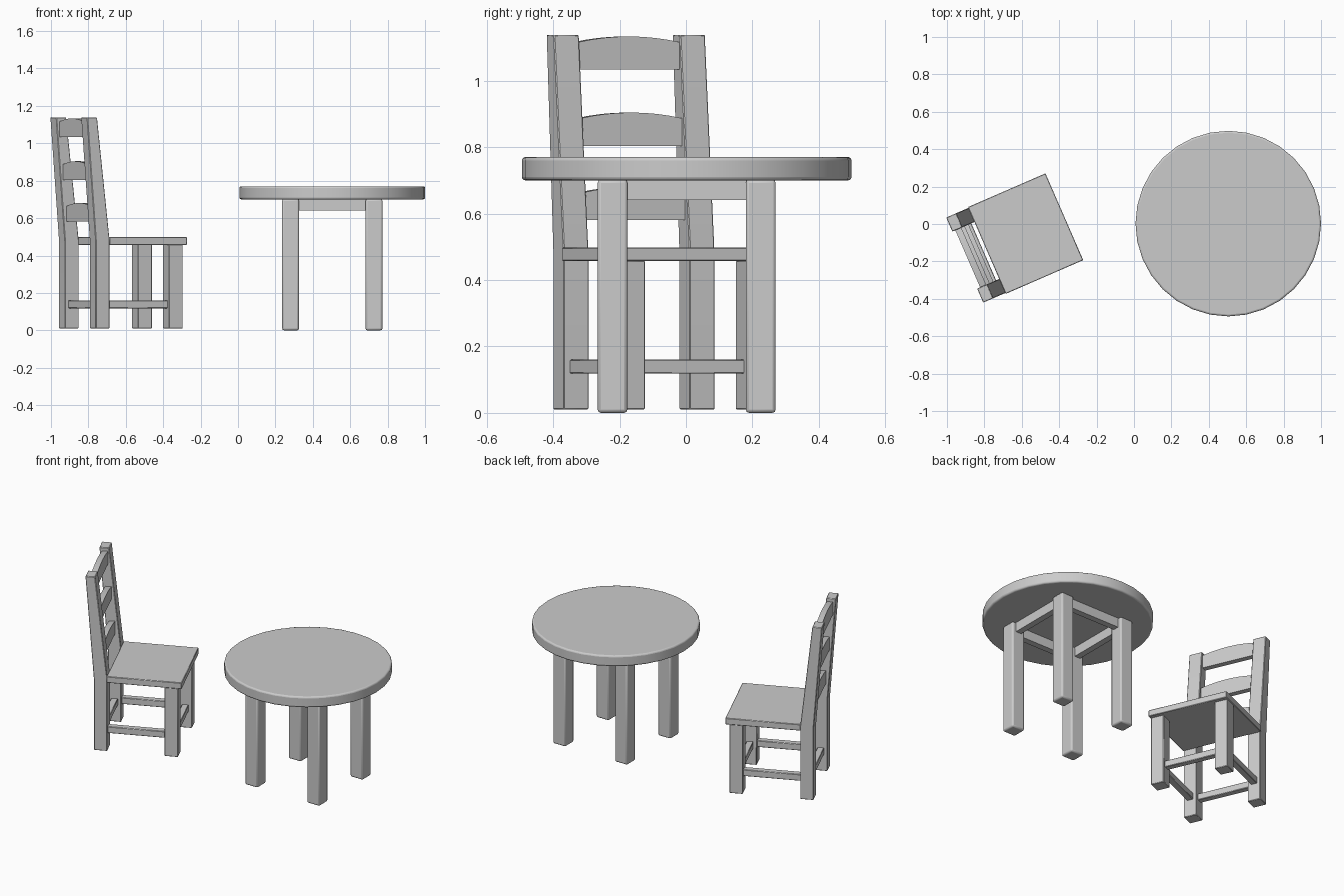
import bpy, bmesh
from math import radians, pi
from mathutils import Matrix

if "Cube" in bpy.data.objects:
    bpy.data.objects.remove(bpy.data.objects["Cube"])

CHAIR = Matrix.Rotation(radians(23.5), 4, 'Z')   # chair is modelled facing +x, then turned


def finish(name, bm, bevel=0.0, segs=2, matrix=None):
    bmesh.ops.recalc_face_normals(bm, faces=bm.faces)
    me = bpy.data.meshes.new(name)
    bm.to_mesh(me)
    bm.free()
    ob = bpy.data.objects.new(name, me)
    bpy.context.collection.objects.link(ob)
    if matrix:
        ob.matrix_world = matrix
    if bevel:
        mod = ob.modifiers.new("Bevel", 'BEVEL')
        mod.width = bevel
        mod.segments = segs
        mod.limit_method = 'ANGLE'
        mod.angle_limit = radians(40)
    bpy.ops.object.select_all(action='DESELECT')
    ob.select_set(True)
    bpy.context.view_layer.objects.active = ob
    bpy.ops.object.shade_smooth_by_angle(angle=radians(30))
    return ob


def box(name, x, y, z, **kw):
    """Box from (min, max) pairs."""
    bm = bmesh.new()
    bmesh.ops.create_cube(bm, size=1)
    for v in bm.verts:
        v.co = [(a + b) / 2 + c * (b - a) for c, (a, b) in zip(v.co, (x, y, z))]
    return finish(name, bm, **kw)


def prism(name, profile, offset, **kw):
    """Closed 3D profile extruded along offset."""
    bm = bmesh.new()
    face = bm.faces.new([bm.verts.new(p) for p in profile])
    ext = bmesh.ops.extrude_face_region(bm, geom=[face])
    bmesh.ops.translate(bm, vec=offset,
                        verts=[g for g in ext["geom"] if isinstance(g, bmesh.types.BMVert)])
    return finish(name, bm, **kw)


# ---- Table ----
TX, TY, R, LEG, HALF = 0.504, 0.002, 0.496, 0.223, 0.045
bm = bmesh.new()
bmesh.ops.create_cone(bm, cap_ends=True, segments=32, radius1=R, radius2=R, depth=0.07,
                      matrix=Matrix.Translation((TX, TY, 0.735)))
finish("table_top", bm, bevel=0.01, segs=3)

for sx in (-1, 1):
    for sy in (-1, 1):
        cx, cy = TX + sx * LEG, TY + sy * LEG
        box("table_leg", (cx - HALF, cx + HALF), (cy - HALF, cy + HALF), (0, 0.702), bevel=0.01)

# apron rails between the legs
for s in (-1, 1):
    span = LEG - HALF + 0.005
    c = TY + s * LEG
    box("table_apron_x", (TX - span, TX + span), (c - 0.02, c + 0.02), (0.64, 0.702))
    c = TX + s * LEG
    box("table_apron_y", (c - 0.02, c + 0.02), (TY - span, TY + span), (0.64, 0.702))

# ---- Chair (local x = forward, y = across) ----
MID, SEP = 0.184, 0.207      # centre line and half leg spacing
W = 0.041                    # half leg width
box("seat", (-0.778, -0.326), (MID - 0.253, MID + 0.253), (0.457, 0.498),
    bevel=0.003, segs=1, matrix=CHAIR)

for s in (-1, 1):
    c = MID + s * SEP
    # back post: straight below the seat, leaning and tapering above
    side = [(-0.856, 0.01), (-0.776, 0.01), (-0.776, 0.485), (-0.849, 1.138),
            (-0.907, 1.138), (-0.856, 0.47)]
    prism("back_post", [(x, c - W, z) for x, z in side], (0, 2 * W, 0),
          bevel=0.003, segs=1, matrix=CHAIR)
    box("front_leg", (-0.43, -0.349), (c - W, c + W), (0.01, 0.458),
        bevel=0.003, segs=1, matrix=CHAIR)
    box("side_stretcher", (-0.78, -0.426), (c - 0.02, c + 0.02), (0.118, 0.16),
        bevel=0.003, segs=1, matrix=CHAIR)

inner = SEP - W + 0.004
for name, x in (("front_stretcher", -0.389), ("back_stretcher", -0.816)):
    box(name, (x - 0.02, x + 0.02), (MID - inner, MID + inner), (0.118, 0.16),
        bevel=0.003, segs=1, matrix=CHAIR)

# arched back slats
for x, z0 in ((-0.872, 1.033), (-0.852, 0.804), (-0.83, 0.581)):
    outline = [(x - 0.0175, MID - inner, z0), (x - 0.0175, MID + inner, z0)]
    for i in range(9):
        t = 1 - i / 4
        outline.append((x - 0.0175, MID + t * inner, z0 + 0.1 - 0.018 * t * t))
    prism("back_slat", outline, (0.035, 0, 0), matrix=CHAIR)
